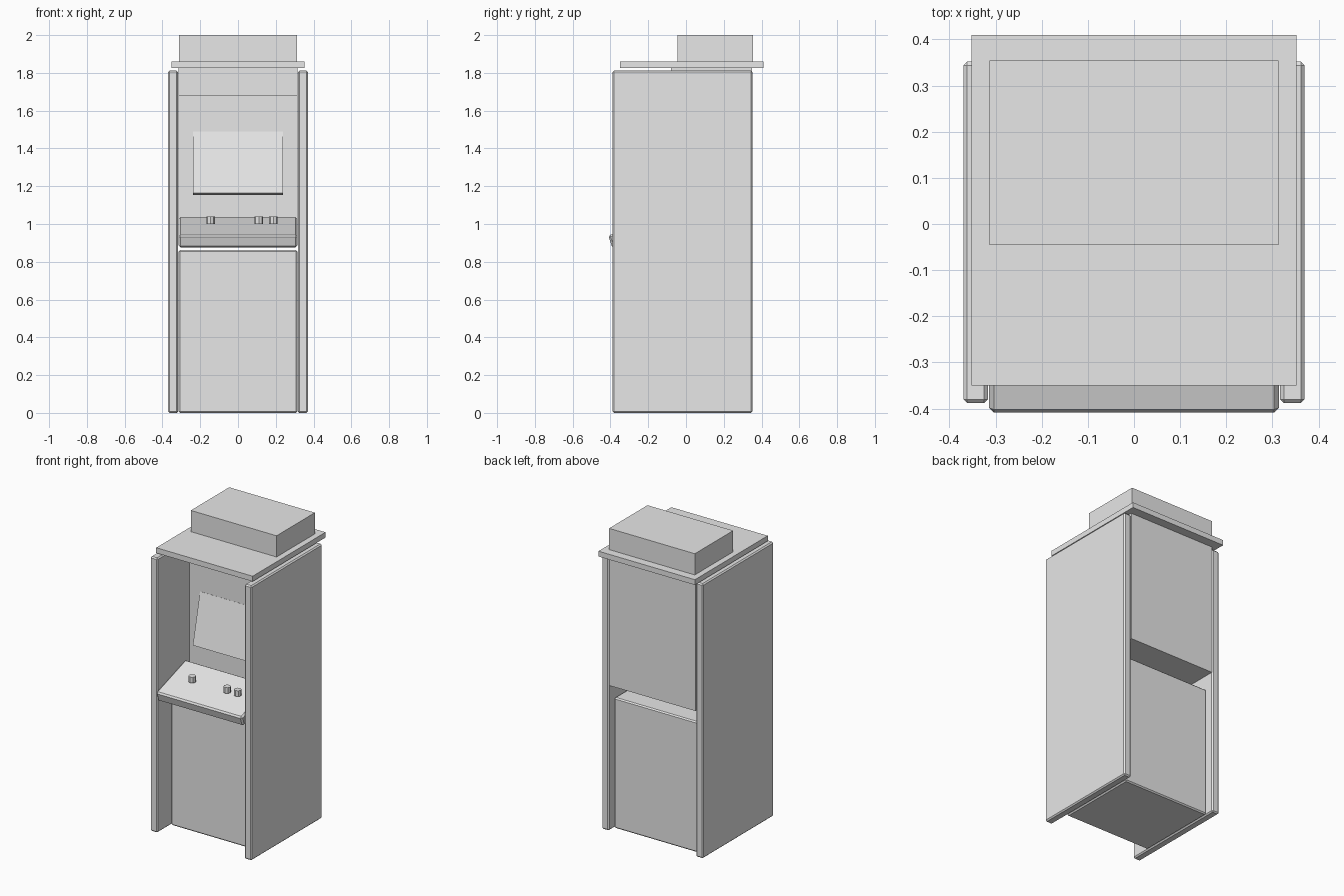
import bpy, bmesh, math
from mathutils import Matrix, Vector

if "Cube" in bpy.data.objects:
    bpy.data.objects.remove(bpy.data.objects["Cube"])

grey = bpy.data.materials.new("light_grey")
grey.diffuse_color = (0.8, 0.8, 0.8, 1)
grey.use_nodes = True
grey.node_tree.nodes["Principled BSDF"].inputs["Base Color"].default_value = grey.diffuse_color


def finish(name, bm, bevel=0.0):
    if bevel:
        bmesh.ops.bevel(bm, geom=bm.edges[:], offset=bevel, segments=1,
                        affect='EDGES', profile=0.5)
    bmesh.ops.recalc_face_normals(bm, faces=bm.faces[:])
    me = bpy.data.meshes.new(name)
    bm.to_mesh(me)
    bm.free()
    me.materials.append(grey)
    ob = bpy.data.objects.new(name, me)
    bpy.context.collection.objects.link(ob)
    return ob


def box(name, x, y, z, bevel=0.0):
    """Box from (min, max) ranges."""
    bm = bmesh.new()
    size = [r[1] - r[0] for r in (x, y, z)]
    mid = Vector([(r[0] + r[1]) / 2 for r in (x, y, z)])
    bmesh.ops.create_cube(bm, size=1, matrix=Matrix.Translation(mid) @ Matrix.Diagonal((*size, 1)))
    return finish(name, bm, bevel)


def tilted_box(name, width, depth, height, corner, angle, bevel=0.0):
    """Box whose front bottom edge sits at corner (y, z), tilted about x."""
    bm = bmesh.new()
    m = (Matrix.Translation((0, *corner)) @ Matrix.Rotation(angle, 4, 'X')
         @ Matrix.Translation((0, depth / 2, height / 2)) @ Matrix.Diagonal((width, depth, height, 1)))
    bmesh.ops.create_cube(bm, size=1, matrix=m)
    return finish(name, bm, bevel)


# Side panels
for side, s in (("left", -1), ("right", 1)):
    box(side + "_side_panel", sorted((s * 0.37, s * 0.317)), (-0.388, 0.352), (0, 1.812), 0.008)

# Lower cabinet
box("lower_cabinet", (-0.315, 0.315), (-0.25, 0.30), (0, 0.862), 0.008)

# Upper cabinet: side profile with the header stepping forward
profile = [(0.35, 0.96), (0.35, 1.825), (-0.08, 1.825), (-0.08, 1.68), (-0.055, 1.68), (-0.055, 0.96)]
bm = bmesh.new()
face = bm.faces.new([bm.verts.new((-0.315, y, z)) for y, z in profile])
ext = bmesh.ops.extrude_face_region(bm, geom=[face])
bmesh.ops.translate(bm, vec=(0.63, 0, 0),
                    verts=[v for v in ext["geom"] if isinstance(v, bmesh.types.BMVert)])
finish("upper_cabinet", bm)

# Roof slab and box on top
box("roof_slab", (-0.352, 0.352), (-0.35, 0.41), (1.825, 1.86))
box("roof_box", (-0.313, 0.313), (-0.045, 0.355), (1.86, 2.0))

# Sloped control panel and leaning screen
tilted_box("control_panel", 0.628, 0.325, 0.07, (-0.39, 0.873), math.radians(18), 0.01)
tilted_box("screen", 0.475, 0.04, 0.335, (-0.132, 1.163), math.radians(-13))

# Control knobs
for i, x in enumerate((-0.145, 0.11, 0.187)):
    bm = bmesh.new()
    bmesh.ops.create_cone(bm, cap_ends=True, segments=8, radius1=0.023, radius2=0.023, depth=0.038,
                          matrix=Matrix.Translation((x, -0.27, 1.02)))
    finish("control_knob_%d" % (i + 1), bm)
